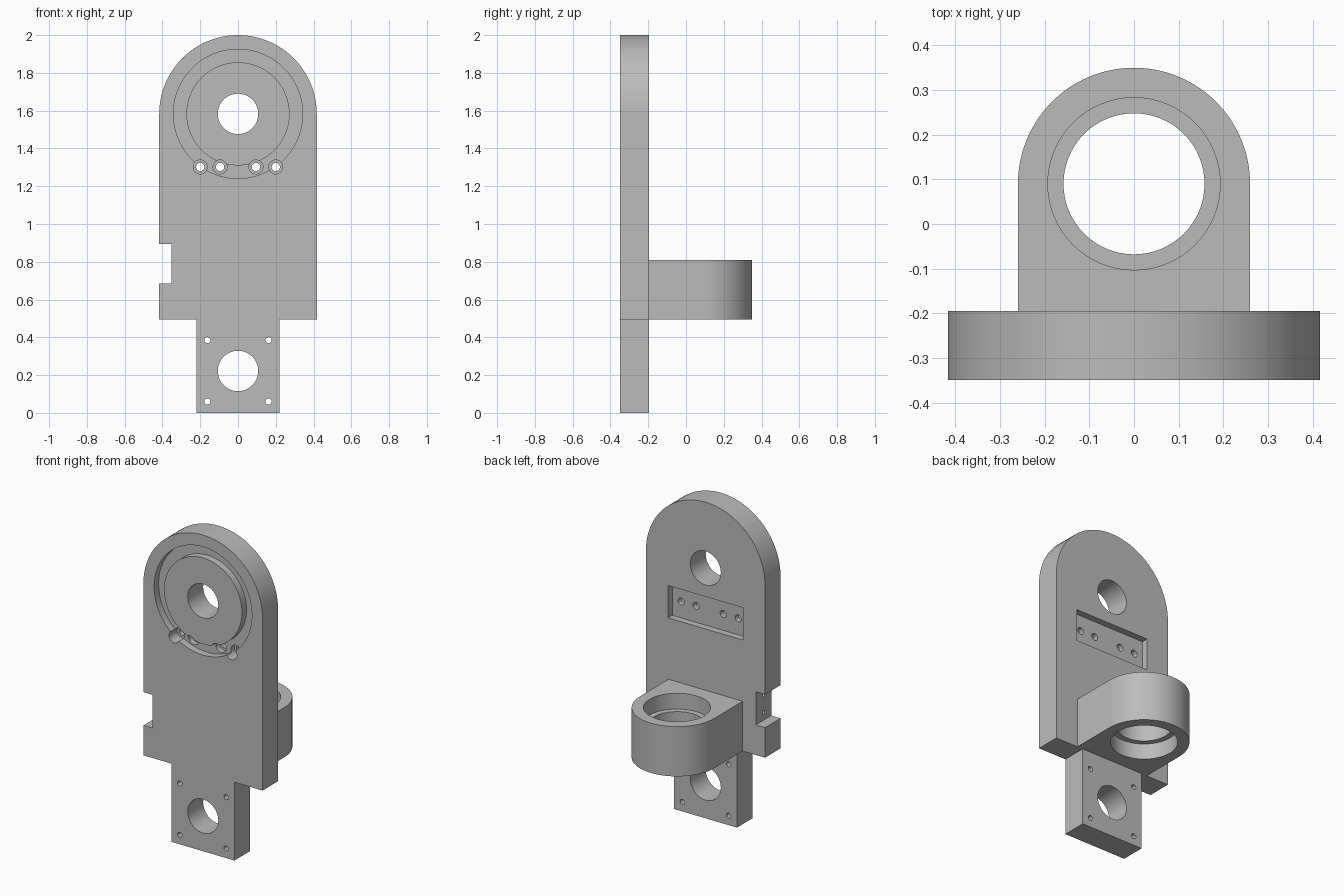
import bpy, bmesh, math
from mathutils import Matrix

if "Cube" in bpy.data.objects:
    bpy.data.objects.remove(bpy.data.objects["Cube"])

metal = bpy.data.materials.new("grey metal")
metal.diffuse_color = (0.5, 0.5, 0.5, 1)
metal.use_nodes = True
metal.node_tree.nodes["Principled BSDF"].inputs["Base Color"].default_value = metal.diffuse_color

FRONT, BACK = -0.35, -0.195      # plate faces in y
RING_Z, ARM_Z, ARM_TOP = 1.583, 0.495, 0.81
ARM_Y = 0.09


def make(name, bm):
    bmesh.ops.recalc_face_normals(bm, faces=bm.faces)
    me = bpy.data.meshes.new(name)
    bm.to_mesh(me)
    bm.free()
    me.materials.append(metal)
    ob = bpy.data.objects.new(name, me)
    bpy.context.collection.objects.link(ob)
    return ob


def prism(name, pts, a, b, axis):
    """Extrude a profile from a to b: axis 'y' uses (x, z) points, 'z' uses (x, y)."""
    place = (lambda p, t: (p[0], t, p[1])) if axis == 'y' else (lambda p, t: (p[0], p[1], t))
    bm = bmesh.new()
    face = bm.faces.new([bm.verts.new(place(p, a)) for p in pts])
    ext = bmesh.ops.extrude_face_region(bm, geom=[face])
    moved = [v for v in ext['geom'] if isinstance(v, bmesh.types.BMVert)]
    bmesh.ops.translate(bm, verts=moved, vec=place((0, 0), b - a))
    return make(name, bm)


def arc(cx, cy, r, end=math.pi, n=48):
    return [(cx + r * math.cos(end * i / n), cy + r * math.sin(end * i / n)) for i in range(n + 1)]


def circle(cx, cy, r, n=64):
    return arc(cx, cy, r, math.tau, n)[:-1]


def rect(x0, x1, z0, z1):
    return [(x0, z0), (x1, z0), (x1, z1), (x0, z1)]


def boolean(target, tool, op='DIFFERENCE'):
    mod = target.modifiers.new("bool", 'BOOLEAN')
    mod.operation, mod.solver, mod.object = op, 'EXACT', tool
    bpy.context.view_layer.objects.active = target
    bpy.ops.object.modifier_apply(modifier=mod.name)
    bpy.data.objects.remove(tool)


def cut(target, pts, a, b, axis='y'):
    boolean(target, prism("cutter", pts, a, b, axis))


# Mounting plate with rounded top, side notch and narrow lower tab
outline = [(-0.22, 0), (0.22, 0), (0.22, ARM_Z), (0.417, ARM_Z)]
outline += arc(0, RING_Z, 0.417)
outline += [(-0.417, 0.895), (-0.352, 0.895), (-0.352, 0.685), (-0.417, 0.685),
            (-0.417, ARM_Z), (-0.22, ARM_Z)]
plate = prism("mounting_plate", outline, FRONT, BACK, 'y')

# Rounded clamp arm on the back
arm = prism("clamp_arm", [(-0.26, -0.25), (0.26, -0.25)] + arc(0, ARM_Y, 0.26), ARM_Z, ARM_TOP, 'z')
boolean(plate, arm, 'UNION')

# Arm bore, recessed from both ends
cut(plate, circle(0, ARM_Y, 0.158), 0.4, 0.9, 'z')
cut(plate, circle(0, ARM_Y, 0.193), ARM_TOP - 0.1, 0.9, 'z')
cut(plate, circle(0, ARM_Y, 0.193), 0.4, ARM_Z + 0.1, 'z')

# Ring groove on the front
groove = prism("groove_cutter", circle(0, RING_Z, 0.342, 96), -0.4, FRONT + 0.045, 'y')
cut(groove, circle(0, RING_Z, 0.273, 96), -0.5, 0)
boolean(plate, groove)

# Rectangular pocket on the back
cut(plate, rect(-0.262, 0.262, 1.198, 1.402), BACK - 0.042, -0.1)

# Large shaft holes
for z in (RING_Z, 0.222):
    cut(plate, circle(0, z, 0.107), -0.5, 0)

# Counterbored screw holes below the ring
for x in (-0.2, -0.095, 0.095, 0.2):
    cut(plate, circle(x, 1.302, 0.037, 32), -0.5, FRONT + 0.08)
    cut(plate, circle(x, 1.302, 0.022, 32), -0.5, 0)

# Corner screw holes in the tab
for x in (-0.162, 0.162):
    for z in (0.06, 0.385):
        cut(plate, circle(x, z, 0.016, 24), -0.5, 0)

# Blind holes in the notch wall
for z in (0.736, 0.844):
    bm = bmesh.new()
    bmesh.ops.create_cone(bm, cap_ends=True, segments=24, radius1=0.012, radius2=0.012, depth=0.3,
                          matrix=Matrix.Translation((-0.352, -0.272, z)) @ Matrix.Rotation(math.pi / 2, 4, 'Y'))
    boolean(plate, make("cutter", bm))

# Smooth the curved walls, keep edges crisp
plate.select_set(True)
bpy.context.view_layer.objects.active = plate
bpy.ops.object.shade_smooth_by_angle(angle=math.radians(30))
